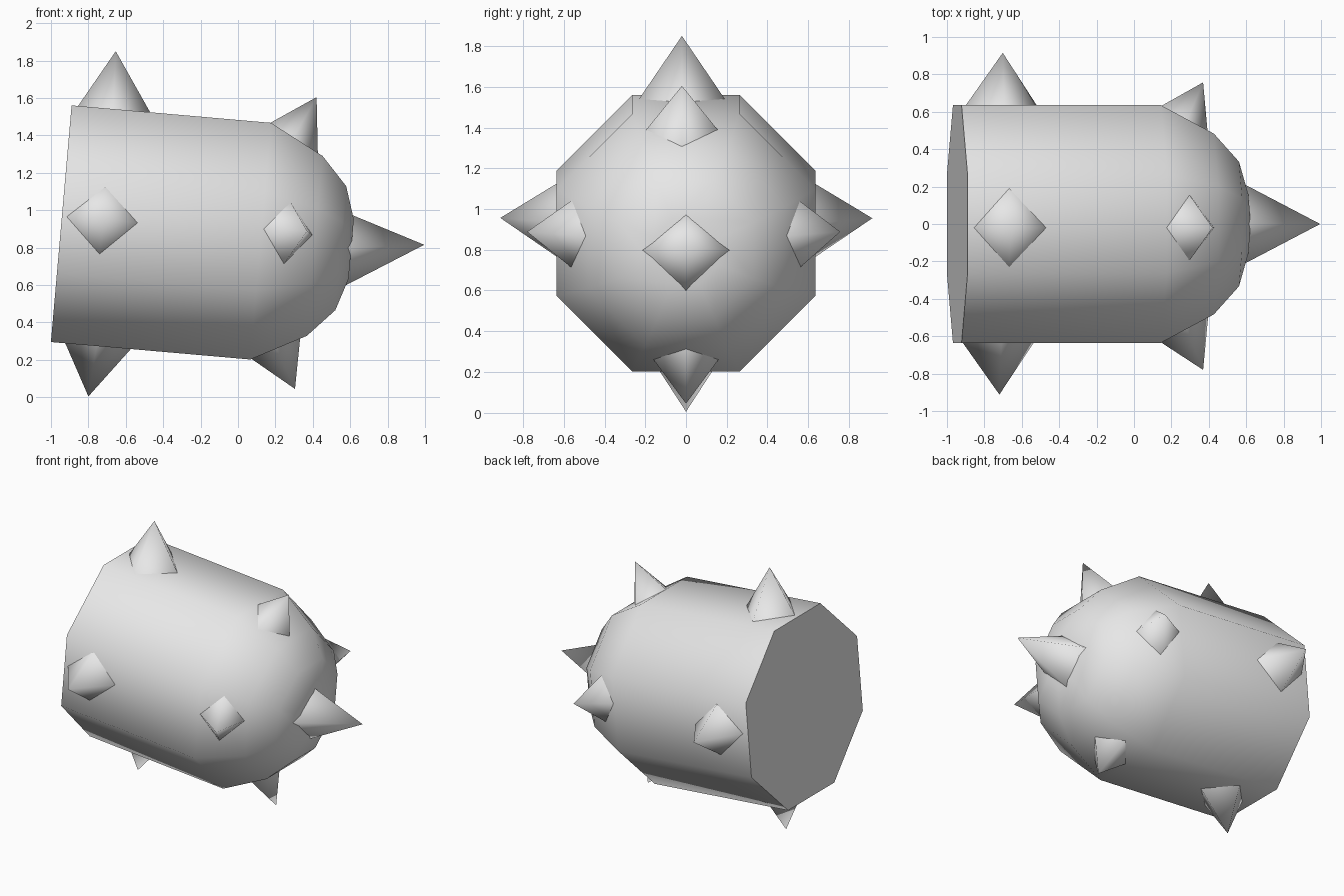
import bpy
import math
from mathutils import Matrix, Vector

cube = bpy.data.objects.get("Cube")
if cube:
    bpy.data.objects.remove(cube, do_unlink=True)

grey = bpy.data.materials.new("light_grey")
grey.use_nodes = True
grey.diffuse_color = (0.8, 0.8, 0.8, 1)
grey.node_tree.nodes["Principled BSDF"].inputs["Base Color"].default_value = (0.8, 0.8, 0.8, 1)

# The whole model leans nose-down; local x runs along the axis from the flat end
TILT = Matrix.Translation((-0.945, 0, 0.928)) @ Matrix.Rotation(math.radians(5), 4, "Y")


def add_mesh(name, verts, faces):
    mesh = bpy.data.meshes.new(name)
    mesh.from_pydata(verts, [], faces)
    mesh.materials.append(grey)
    mesh.transform(TILT)
    mesh.shade_smooth()
    obj = bpy.data.objects.new(name, mesh)
    bpy.context.collection.objects.link(obj)
    return obj


def add_body(profile, nose, sides=8):
    """Eight-sided barrel with a domed nose; profile is (along axis, flat radius)."""
    verts, faces = [], []
    for x, flat in profile:
        r = flat / math.cos(math.pi / sides)
        for i in range(sides):
            a = (i + 0.5) * math.tau / sides
            verts.append((x, r * math.cos(a), r * math.sin(a)))
    for k in range(len(profile) - 1):
        for i in range(sides):
            j = (i + 1) % sides
            a, b = k * sides, (k + 1) * sides
            faces.append((a + i, a + j, b + j, b + i))
    faces.append(tuple(reversed(range(sides))))
    last = (len(profile) - 1) * sides
    verts.append((nose, 0, 0))
    for i in range(sides):
        faces.append((last + i, last + (i + 1) % sides, len(verts) - 1))
    return add_mesh("body", verts, faces)


def add_spike(name, base, tip, along, across):
    """Four-sided spike, its open base sunk slightly into the body."""
    base, tip = Vector(base), Vector(tip)
    axis = (tip - base).normalized()
    ref = Vector((0, 0, 1)) if abs(axis.x) > 0.9 else Vector((1, 0, 0))
    u = (ref - axis * ref.dot(axis)).normalized()
    v = axis.cross(u)
    sink = 1.08
    centre = tip + (base - tip) * sink
    u, v = u * along * sink, v * across * sink
    verts = [centre + u, centre + v, centre - u, centre - v, tip]
    add_mesh(name, verts, [(i, (i + 1) % 4, 4) for i in range(4)])


body = add_body([(0, 0.635), (1.07, 0.635), (1.36, 0.483), (1.5, 0.333), (1.556, 0.16)], 1.538)
bpy.context.view_layer.objects.active = body
body.select_set(True)
bpy.ops.object.shade_smooth_by_angle(angle=math.radians(60))

# Nose spike
add_spike("nose_spike", (1.545, 0, 0.005), (1.943, 0, 0.057), 0.186, 0.21)

# Rear ring of spikes
add_spike("rear_top_spike", (0.223, -0.02, 0.635), (0.21, -0.02, 0.944), 0.193, 0.21)
add_spike("rear_bottom_spike", (0.245, 0, -0.635), (0.225, 0, -0.907), 0.175, 0.175)
add_spike("rear_left_spike", (0.235, 0.635, 0.04), (0.24, 0.915, 0.048), 0.19, 0.18)
add_spike("rear_right_spike", (0.218, -0.635, 0.04), (0.222, -0.912, 0.048), 0.19, 0.18)

# Front ring of spikes, leaning forward off the dome
add_spike("front_top_spike", (1.2, -0.02, 0.575), (1.301, -0.02, 0.793), 0.145, 0.17)
add_spike("front_bottom_spike", (1.2, 0, -0.558), (1.322, 0, -0.771), 0.145, 0.165)
add_spike("front_left_spike", (1.21, 0.56, 0.062), (1.313, 0.757, 0.075), 0.145, 0.163)
add_spike("front_right_spike", (1.21, -0.565, 0.062), (1.313, -0.78, 0.075), 0.145, 0.163)
